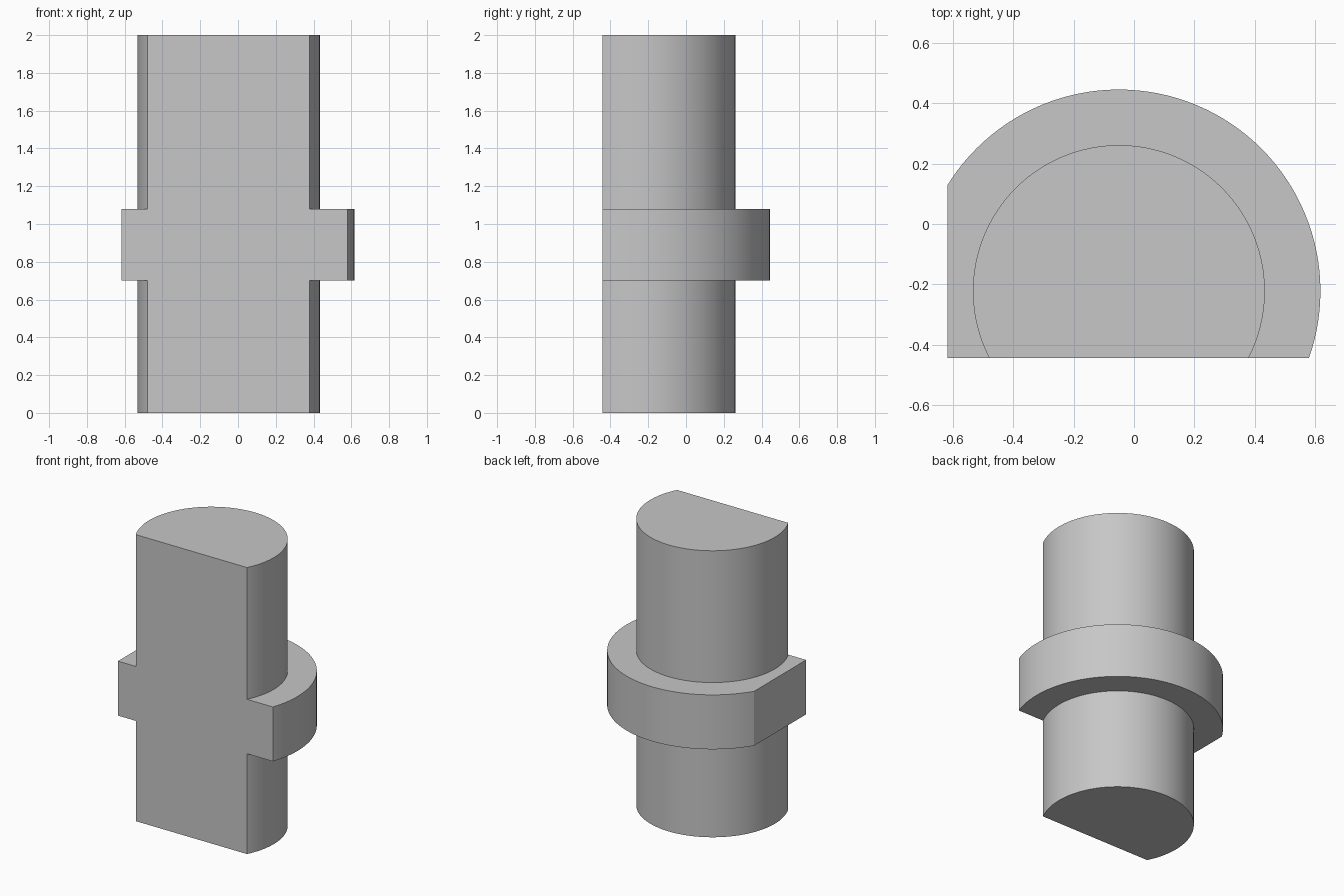
import bpy, bmesh, math
from mathutils import Vector, Matrix

cube = bpy.data.objects.get("Cube")
if cube:
    bpy.data.objects.remove(cube, do_unlink=True)

# One plain grey material
grey = bpy.data.materials.new("plain_grey")
grey.use_nodes = True
colour = (0.57, 0.57, 0.57, 1)
grey.diffuse_color = colour
grey.node_tree.nodes["Principled BSDF"].inputs["Base Color"].default_value = colour

CENTRE = Vector((-0.05, -0.222, 0))
SHAFT_R, COLLAR_R = 0.483, 0.667
COLLAR_LOW, COLLAR_HIGH, HEIGHT = 0.70, 1.08, 2.0
LEFT_FLAT, FRONT_FLAT = -0.617, -0.443

# Shaft and collar: revolve one stepped profile about the vertical axis
profile = [(0, 0), (SHAFT_R, 0), (SHAFT_R, COLLAR_LOW), (COLLAR_R, COLLAR_LOW),
           (COLLAR_R, COLLAR_HIGH), (SHAFT_R, COLLAR_HIGH), (SHAFT_R, HEIGHT), (0, HEIGHT)]
bm = bmesh.new()
verts = [bm.verts.new((r, 0, z)) for r, z in profile]
edges = [bm.edges.new(pair) for pair in zip(verts, verts[1:])]
bmesh.ops.spin(bm, geom=verts + edges, cent=(0, 0, 0), axis=(0, 0, 1),
               angle=math.tau, steps=128)
bmesh.ops.remove_doubles(bm, verts=bm.verts, dist=0.0001)
bmesh.ops.transform(bm, matrix=Matrix.Translation(CENTRE), verts=bm.verts)


def slice_flat(point, normal):
    """Cut away everything on the normal's side and cap the opening."""
    geom = bm.verts[:] + bm.edges[:] + bm.faces[:]
    bmesh.ops.bisect_plane(bm, geom=geom, dist=0.00001, plane_co=point,
                           plane_no=normal, clear_outer=True)
    rim = [e for e in bm.edges if e.is_boundary]
    bmesh.ops.holes_fill(bm, edges=rim, sides=0)


# Side flat on the collar, then the front flat through the whole part
slice_flat((LEFT_FLAT, 0, 0), (-1, 0, 0))
slice_flat((0, FRONT_FLAT, 0), (0, -1, 0))

# Merge the flat caps into single clean faces
bmesh.ops.dissolve_limit(bm, angle_limit=math.radians(0.5),
                         verts=bm.verts, edges=bm.edges)
bmesh.ops.recalc_face_normals(bm, faces=bm.faces)

mesh = bpy.data.meshes.new("collared_shaft")
bm.to_mesh(mesh)
bm.free()
mesh.materials.append(grey)
shaft = bpy.data.objects.new("collared_shaft", mesh)
bpy.context.collection.objects.link(shaft)

# Smooth curved walls, keep the edges crisp
bpy.ops.object.select_all(action="DESELECT")
shaft.select_set(True)
bpy.context.view_layer.objects.active = shaft
bpy.ops.object.shade_smooth_by_angle(angle=math.radians(25))
